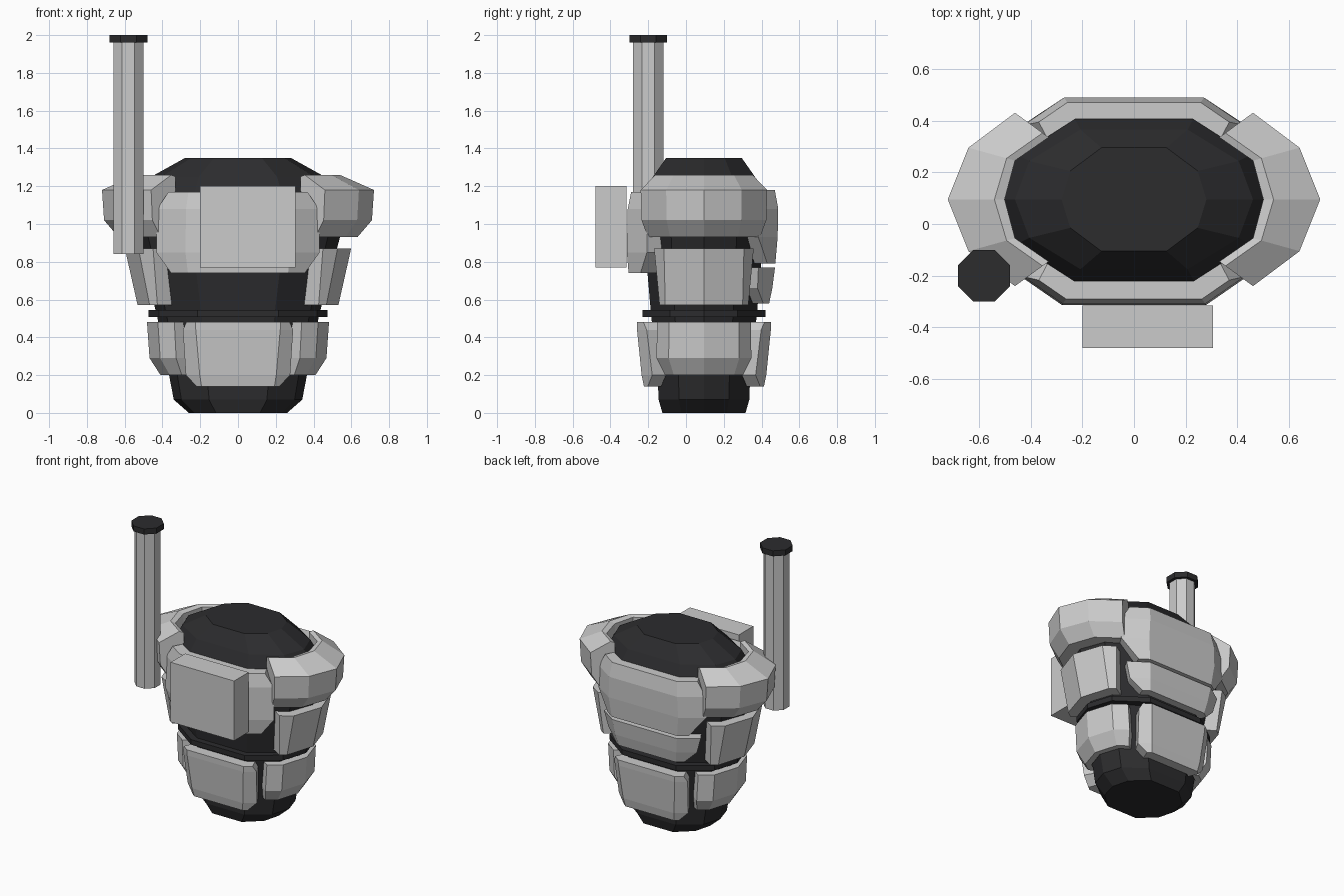
import bpy, bmesh, math

if "Cube" in bpy.data.objects:
    bpy.data.objects.remove(bpy.data.objects["Cube"])

CY = 0.095                                    # body axis in y
SECTION = [(1, 0), (.88, .55), (.45, 1), (-.45, 1), (-.88, .55),
           (-1, 0), (-.88, -.55), (-.45, -1), (.45, -1), (.88, -.55)]
# height, half width, half depth
PROFILE = [(0, .26, .22), (.07, .34, .24), (.2, .365, .245), (.52, .43, .28),
           (.93, .54, .315), (1.15, .52, .32), (1.25, .46, .27), (1.35, .28, .2)]

dark = bpy.data.materials.new("dark")
dark.diffuse_color = (.025, .025, .027, 1)
dark.use_nodes = True
dark.node_tree.nodes["Principled BSDF"].inputs["Base Color"].default_value = dark.diffuse_color


def make(name, verts, faces, mat=None):
    me = bpy.data.meshes.new(name)
    me.from_pydata(verts, [], faces)
    bm = bmesh.new()
    bm.from_mesh(me)
    bmesh.ops.recalc_face_normals(bm, faces=bm.faces)
    bm.to_mesh(me)
    bm.free()
    ob = bpy.data.objects.new(name, me)
    bpy.context.collection.objects.link(ob)
    if mat:
        me.materials.append(mat)
    return ob


def loft(name, rings, mat=None):
    """Join closed rings of equal length and cap both ends."""
    n = len(rings[0])
    verts = [p for r in rings for p in r]
    faces = [(i * n + j, i * n + (j + 1) % n, (i + 1) * n + (j + 1) % n, (i + 1) * n + j)
             for i in range(len(rings) - 1) for j in range(n)]
    faces += [tuple(range(n)), tuple(range((len(rings) - 1) * n, len(rings) * n))]
    return make(name, verts, faces, mat)


def surface(u, z, off):
    """Point on the body at section position u and height z, pushed out by off."""
    for (z0, a0, b0), (z1, a1, b1) in zip(PROFILE, PROFILE[1:]):
        if z <= z1:
            t = (z - z0) / (z1 - z0)
            rx, ry = a0 + (a1 - a0) * t + off, b0 + (b1 - b0) * t + off
            break
    i = math.floor(u)
    f = u - i
    p, q = SECTION[i % 10], SECTION[(i + 1) % 10]
    return ((p[0] + (q[0] - p[0]) * f) * rx, CY + (p[1] + (q[1] - p[1]) * f) * ry, z)


def plate(name, centre, inner_cols, rows):
    """Armour plate following the body; rows are (z, half span, offset)."""
    nc, nr = len(inner_cols) + 2, len(rows)
    verts = []
    for layer in (0, 1):
        for z, h, off in rows:
            span = h + .05 * layer
            cols = [-span] + inner_cols + [span]
            verts += [surface(centre + c, z, .005 if layer else off) for c in cols]
    faces, N = [], nc * nr
    for k in (0, N):
        faces += [(k + r * nc + c, k + r * nc + c + 1, k + (r + 1) * nc + c + 1, k + (r + 1) * nc + c)
                  for r in range(nr - 1) for c in range(nc - 1)]
    rim = (list(range(nc)) + [r * nc + nc - 1 for r in range(1, nr)]
           + [(nr - 1) * nc + c for c in range(nc - 2, -1, -1)]
           + [r * nc for r in range(nr - 2, 0, -1)])
    faces += [(a, b, b + N, a + N) for a, b in zip(rim, rim[1:] + rim[:1])]
    return make(name, verts, faces)


# Body and belt
loft("body", [[(x * rx, CY + y * ry, z) for x, y in SECTION] for z, rx, ry in PROFILE], dark)
loft("belt", [[(x * .475, CY + y * .325, z) for x, y in SECTION] for z in (.508, .545)], dark)

# Front and back plates
FLAT = [-.5, .5]
LOWER = [(.48, .72, .08), (.44, .82, .083), (.2, .88, .085), (.14, .64, .075)]
plate("lower_front_plate", 7.5, FLAT, LOWER)
plate("lower_back_plate", 2.5, FLAT, LOWER)
plate("chest_plate", 7.5, FLAT,
      [(1.17, .92, .075), (1.08, 1.08, .085), (.85, 1.08, .1), (.74, .85, .1)])
plate("upper_back_plate", 2.5, FLAT,
      [(1.18, .95, .07), (1.08, 1.1, .075), (.93, 1.08, .075), (.79, .75, .075)])
plate("mid_back_plate", 2.5, FLAT,
      [(.77, 1.02, .075), (.66, .98, .07), (.58, .7, .06)])

# Side plates and shoulders, right and left
ARC_IN = [(.33, -.24), (.46, -.15), (.5, 0), (.46, .15), (.33, .24)]
ARC_OUT = [(.46, -.335), (.64, -.2), (.72, 0), (.64, .2), (.46, .335)]
PAD = [(0, 1.25), (.18, 1.26), (1, 1.18), (.95, 1.02), (.6, .93), (0, .93)]
for side, centre, s in (("right", 0, 1), ("left", 5, -1)):
    plate(side + "_lower_side_plate", centre, [-1, 0, 1],
          [(.48, 1.42, .06), (.29, 1.42, .085), (.2, 1.36, .045)])
    plate(side + "_mid_side_plate", centre, [-1, 0, 1],
          [(.87, 1.3, .075), (.57, 1.18, .088)])
    loft(side + "_shoulder",
         [[(s * (a[0] + (b[0] - a[0]) * f), CY + a[1] + (b[1] - a[1]) * f, z) for f, z in PAD]
          for a, b in zip(ARC_IN, ARC_OUT)])


# Chest box
loft("chest_box", [[(-.2, y, .77), (.305, y, .77), (.305, y, 1.2), (-.2, y, 1.2)]
                   for y in (-.48, -.315)])


# Pipe with cap
def octagon(apothem, z):
    r = apothem / math.cos(math.pi / 8)
    return [(-.58 + r * math.cos((k + .5) * math.pi / 4),
             -.2 + r * math.sin((k + .5) * math.pi / 4), z) for k in range(8)]


loft("pipe", [octagon(.08, .84), octagon(.08, 1.97)])
loft("pipe_cap", [octagon(.1, 1.96), octagon(.1, 2.0)], dark)
